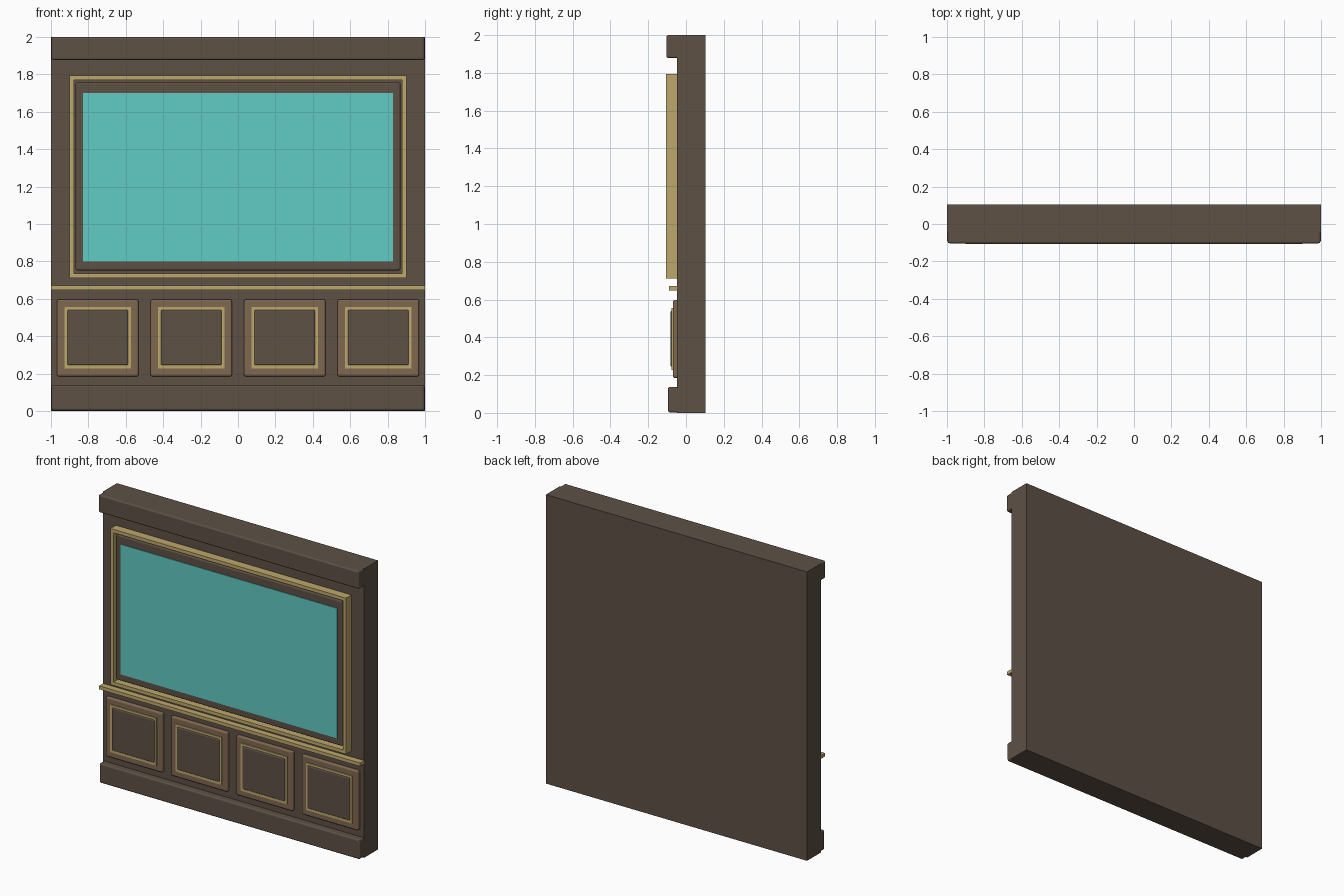
import bpy

if "Cube" in bpy.data.objects:
    bpy.data.objects.remove(bpy.data.objects["Cube"])


def mat(name, r, g, b):
    m = bpy.data.materials.new(name)
    m.diffuse_color = (r, g, b, 1)
    m.use_nodes = True
    m.node_tree.nodes["Principled BSDF"].inputs["Base Color"].default_value = m.diffuse_color
    return m


BROWN = mat("dark brown wood", 0.109, 0.082, 0.060)
TAN = mat("light brown wood", 0.216, 0.138, 0.080)
GOLD = mat("gold trim", 0.515, 0.392, 0.150)
TEAL = mat("teal screen", 0.120, 0.597, 0.546)


def finish(ob, material, bevel):
    ob.data.materials.append(material)
    if bevel:
        mod = ob.modifiers.new("bevel", 'BEVEL')
        mod.width = bevel
        mod.segments = 3
    return ob


def box(name, x, y, z, material, bevel=0):
    """Box from (min, max) ranges on each axis."""
    verts = [(a, b, c) for a in x for b in y for c in z]
    faces = [(0, 1, 3, 2), (4, 6, 7, 5), (0, 4, 5, 1),
             (2, 3, 7, 6), (0, 2, 6, 4), (1, 5, 7, 3)]
    me = bpy.data.meshes.new(name)
    me.from_pydata(verts, [], faces)
    ob = bpy.data.objects.new(name, me)
    bpy.context.collection.objects.link(ob)
    return finish(ob, material, bevel)


def frame(name, x, y, z, w, material):
    """Rectangular ring of width w with mitred corners."""
    verts = []
    for d in y:
        for o in (0, w):
            verts += [(x[0] + o, d, z[0] + o), (x[1] - o, d, z[0] + o),
                      (x[1] - o, d, z[1] - o), (x[0] + o, d, z[1] - o)]
    faces = []
    for i in range(4):
        j = (i + 1) % 4
        faces += [(i, j, 4 + j, 4 + i), (8 + j, 8 + i, 12 + i, 12 + j),
                  (j, i, 8 + i, 8 + j), (4 + i, 4 + j, 12 + j, 12 + i)]
    me = bpy.data.meshes.new(name)
    me.from_pydata(verts, [], faces)
    ob = bpy.data.objects.new(name, me)
    bpy.context.collection.objects.link(ob)
    return finish(ob, material, 0)


WALL_Y = -0.048

# wall slab with top cornice and base board
box("wall", (-1, 1), (WALL_Y, 0.104), (0, 2), BROWN)
box("cornice", (-0.997, 0.997), (-0.103, -0.03), (1.878, 2.0), BROWN, 0.010)
box("base_board", (-0.997, 0.997), (-0.095, -0.03), (0.003, 0.138), BROWN, 0.010)

# screen with its dark surround and gold outer frame
frame("screen_gold_frame", (-0.902, 0.902), (-0.106, WALL_Y), (0.712, 1.793), 0.024, GOLD)
box("screen_surround", (-0.868, 0.868), (-0.096, -0.04), (0.752, 1.758), BROWN, 0.010)
box("screen", (-0.828, 0.828), (-0.100, -0.094), (0.80, 1.70), TEAL)

# gold rail across the whole wall
box("chair_rail", (-1, 1), (-0.091, WALL_Y), (0.648, 0.672), GOLD)

# four raised lower panels
for i in range(4):
    cx = -0.75 + 0.5 * i
    box(f"lower_panel_{i + 1}", (cx - 0.217, cx + 0.217), (-0.070, -0.04),
        (0.185, 0.597), TAN, 0.010)
    frame(f"panel_gold_trim_{i + 1}", (cx - 0.177, cx + 0.177), (-0.076, -0.066),
          (0.227, 0.556), 0.022, GOLD)
    box(f"panel_centre_{i + 1}", (cx - 0.162, cx + 0.162), (-0.083, -0.06),
        (0.245, 0.540), BROWN, 0.007)
